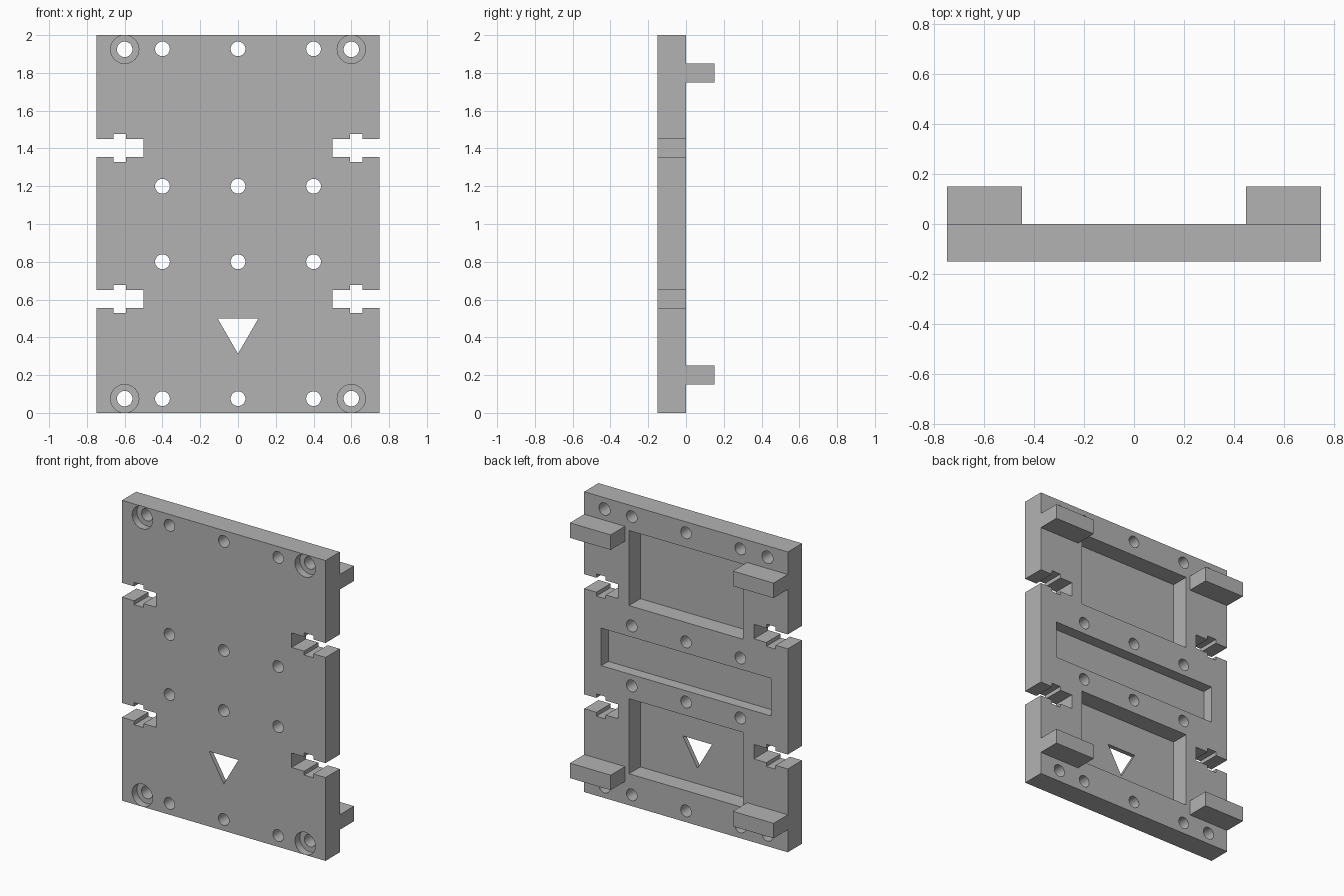
import bpy
import bmesh
from math import cos, sin, tau

cube = bpy.data.objects.get("Cube")
if cube:
    bpy.data.objects.remove(cube, do_unlink=True)

FRONT, BACK = -0.15, 0.0

grey = bpy.data.materials.new("plain grey")
grey.use_nodes = True
colour = (0.45, 0.45, 0.45, 1)
grey.diffuse_color = colour
grey.node_tree.nodes["Principled BSDF"].inputs["Base Color"].default_value = colour


def rect(x0, x1, z0, z1):
    return [(x0, z0), (x1, z0), (x1, z1), (x0, z1)]


def circle(x, z, r, n=32):
    return [(x + r * cos(tau * i / n), z + r * sin(tau * i / n)) for i in range(n)]


def prisms(name, outlines, y0, y1):
    """One object made of x-z outlines, each extruded from y0 to y1."""
    bm = bmesh.new()
    for outline in outlines:
        face = bm.faces.new([bm.verts.new((x, y0, z)) for x, z in outline])
        side = bmesh.ops.extrude_face_region(bm, geom=[face])["geom"]
        verts = [v for v in side if isinstance(v, bmesh.types.BMVert)]
        bmesh.ops.translate(bm, verts=verts, vec=(0, y1 - y0, 0))
    bmesh.ops.recalc_face_normals(bm, faces=bm.faces)
    mesh = bpy.data.meshes.new(name)
    bm.to_mesh(mesh)
    bm.free()
    mesh.materials.append(grey)
    obj = bpy.data.objects.new(name, mesh)
    bpy.context.collection.objects.link(obj)
    return obj


def cut(target, name, outlines, y0, y1):
    """Subtract extruded outlines from the target, then drop the cutter."""
    cutter = prisms(name, outlines, y0, y1)
    cutter.hide_render = True
    mod = target.modifiers.new(name, "BOOLEAN")
    mod.operation = "DIFFERENCE"
    mod.solver = "EXACT"
    mod.object = cutter
    bpy.context.view_layer.objects.active = target
    bpy.ops.object.modifier_apply(modifier=name)
    bpy.data.objects.remove(cutter, do_unlink=True)


plate = prisms("base_plate", [rect(-0.75, 0.75, 0, 2)], FRONT, BACK)

# Pockets in the back: two deep ones and a shallow one between them
cut(plate, "deep_pockets", [rect(-0.42, 0.42, z, z + 0.5) for z in (0.21, 1.33)], -0.12, 0.1)
cut(plate, "shallow_pocket", [rect(-0.625, 0.625, 0.875, 1.125)], -0.075, 0.1)


# Cross-shaped slots in the side edges
def slot(side, z):
    upper = [(0.5, 0.048), (0.592, 0.048), (0.592, 0.074),
             (0.66, 0.074), (0.66, 0.048), (0.85, 0.048)]
    lower = [(x, -dz) for x, dz in reversed(upper)]
    return [(side * x, z + dz) for x, dz in upper + lower]


cut(plate, "edge_slots", [slot(s, z) for s in (-1, 1) for z in (0.603, 1.403)], -0.3, 0.1)

# Through holes and the triangular opening
holes = [circle(x, z, 0.039) for x in (-0.4, 0, 0.4) for z in (0.075, 0.8, 1.2, 1.927)]
corners = [(x, z) for x in (-0.6, 0.6) for z in (0.0755, 1.9245)]
holes += [circle(x, z, 0.041) for x, z in corners]
holes.append([(-0.108, 0.5), (0, 0.313), (0.108, 0.5)])
cut(plate, "through_holes", holes, -0.3, 0.1)

# Counterbores at the corners, open to the front
cut(plate, "counterbores", [circle(x, z, 0.075) for x, z in corners], -0.3, FRONT + 0.05)

bpy.ops.object.select_all(action="DESELECT")
plate.select_set(True)
bpy.context.view_layer.objects.active = plate
bpy.ops.object.shade_smooth_by_angle()

# Four blocks standing off the back
for side, label in ((1, "left"), (-1, "right")):
    for z, level in ((0.15, "lower"), (1.75, "upper")):
        x0, x1 = sorted((side * 0.45, side * 0.75))
        prisms(f"{level}_{label}_block", [rect(x0, x1, z, z + 0.1)], BACK, 0.15)
